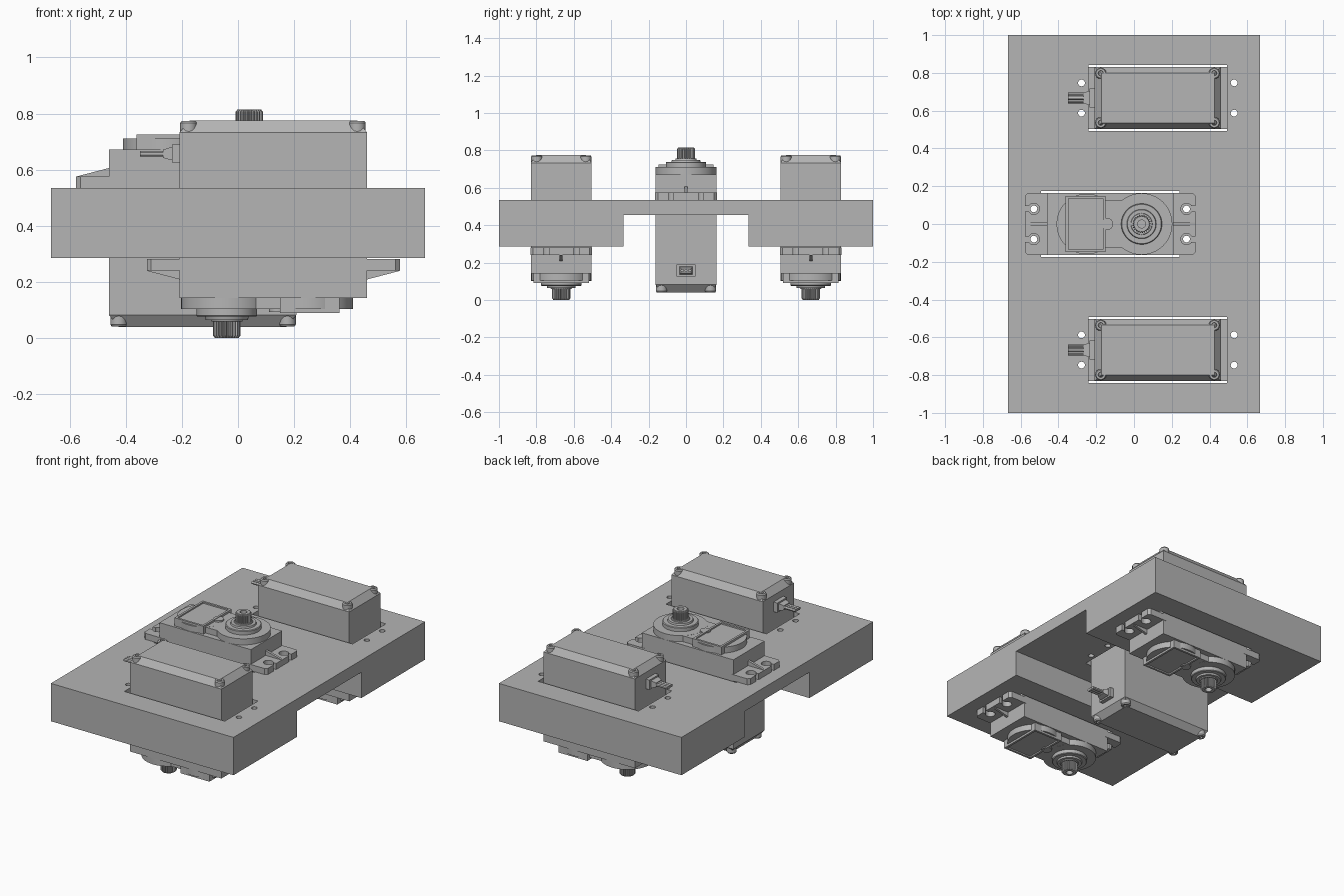
import bpy, bmesh
from math import sin, cos, pi, radians
from mathutils import Matrix, Vector

if "Cube" in bpy.data.objects:
    bpy.data.objects.remove(bpy.data.objects["Cube"], do_unlink=True)

grey = bpy.data.materials.new("plain grey")
grey.use_nodes = True
grey.diffuse_color = (0.46, 0.46, 0.46, 1)
grey.node_tree.nodes["Principled BSDF"].inputs["Base Color"].default_value = grey.diffuse_color


def rect(x0, x1, hy, z, cy=0):
    return [(x0, cy - hy, z), (x1, cy - hy, z), (x1, cy + hy, z), (x0, cy + hy, z)]


def circle(r, z, cx=0, cy=0, n=32):
    return [(cx + r * cos(2 * pi * i / n), cy + r * sin(2 * pi * i / n), z) for i in range(n)]


def loft(name, rings, matrix=Matrix(), smooth=False):
    """Skin a stack of equal-sized rings and close both ends."""
    bm = bmesh.new()
    rows = [[bm.verts.new(matrix @ Vector(p)) for p in ring] for ring in rings]
    n = len(rows[0])
    for a, b in zip(rows, rows[1:]):
        for i in range(n):
            bm.faces.new((a[i], a[(i + 1) % n], b[(i + 1) % n], b[i]))
    bm.faces.new(rows[0])
    bm.faces.new(rows[-1])
    bmesh.ops.recalc_face_normals(bm, faces=bm.faces)
    mesh = bpy.data.meshes.new(name)
    bm.to_mesh(mesh)
    bm.free()
    mesh.materials.append(grey)
    obj = bpy.data.objects.new(name, mesh)
    bpy.context.collection.objects.link(obj)
    if smooth:
        bpy.ops.object.select_all(action="DESELECT")
        obj.select_set(True)
        bpy.context.view_layer.objects.active = obj
        bpy.ops.object.shade_smooth_by_angle(angle=radians(30))
    return obj


def box(name, x0, x1, hy, z0, z1, m=Matrix(), cy=0):
    return loft(name, [rect(x0, x1, hy, z0, cy), rect(x0, x1, hy, z1, cy)], m)


def lathe(name, profile, cx, cy, m=Matrix(), n=32):
    return loft(name, [circle(r, z, cx, cy, n) for r, z in profile], m, True)


def flange_ring(edge, side, z):
    """Mounting ear outline with two open keyhole slots."""
    hole_u, hole_r, tip, half, corner = 0.07, 0.03, 0.117, 0.165, 0.015
    pts = [(-0.02, -half), (tip - corner, -half), (tip, -half + corner)]
    for v in (-0.08, 0.08):
        pts.append((tip, v - 0.014))
        for i in range(19):
            a = radians(-28 - i * 304 / 18)
            pts.append((hole_u + hole_r * cos(a), v + hole_r * sin(a)))
        pts.append((tip, v + 0.014))
    pts += [(tip, half - corner), (tip - corner, half), (-0.02, half)]
    return [(edge + side * u, v, z) for u, v in pts]


def gear_ring(r, depth, z, teeth=25):
    return [((r - depth * (i % 4 > 1)) * cos(pi * i / (2 * teeth)) + SHAFT,
             (r - depth * (i % 4 > 1)) * sin(pi * i / (2 * teeth)), z)
            for i in range(4 * teeth)]


LEFT, RIGHT, SHAFT, HALF = -0.46, 0.208, 0.04, 0.163
HEIGHT = 0.815


def servo(tag, m):
    def nm(part):
        return f"{tag}_{part}"

    # case and chamfered base cap
    box(nm("case"), LEFT, RIGHT, HALF, 0.082, 0.672, m)
    loft(nm("base_cap"), [rect(LEFT, RIGHT, HALF, 0.082),
                          rect(LEFT + 0.035, RIGHT - 0.035, HALF - 0.03, 0.04)], m)
    for i, x in enumerate((LEFT + 0.035, RIGHT - 0.032)):
        for j, y in enumerate((-0.131, 0.131)):
            lathe(nm(f"screw_{i}{j}"), [(0.03, 0.085), (0.03, 0.048), (0.025, 0.041),
                                        (0.014, 0.041), (0.012, 0.055)], x, y, m, 16)
    # mounting ears with a sloped rib
    for side, edge, word in ((-1, LEFT, "back"), (1, RIGHT, "front")):
        loft(nm(word + "_ear"), [flange_ring(edge, side, z) for z in (0.533, 0.575)], m)
        wedge = [(-0.01, 0.57), (0.115, 0.57), (0.115, 0.576), (0, 0.606), (-0.01, 0.606)]
        loft(nm(word + "_ear_rib"),
             [[(edge + side * u, y, z) for u, z in wedge] for y in (-0.008, 0.008)], m)
    # raised gearbox lid: two round pads and a web
    lathe(nm("shaft_pad"), [(0.163, 0.66), (0.163, 0.712)], SHAFT, 0, m, 48)
    lathe(nm("panel_pad"), [(0.16, 0.66), (0.16, 0.7115)], -0.25, 0, m, 48)
    box(nm("lid_web"), -0.25, SHAFT, 0.125, 0.66, 0.711, m)
    # framed, sunken panel
    x0, x1, hy, t = -0.362, -0.15, 0.148, 0.014
    loft(nm("panel"), [rect(x0, x1, hy, 0.66), rect(x0, x1, hy, 0.725),
                       rect(x0 + t, x1 - t, hy - t, 0.725),
                       rect(x0 + t, x1 - t, hy - t, 0.716)], m)
    lathe(nm("lid_pin"), [(0.032, 0.7), (0.032, 0.722)], -0.142, 0, m, 20)
    # bearing collar and splined output shaft
    lathe(nm("collar"), [(0.108, 0.7), (0.108, 0.735), (0.104, 0.739), (0.078, 0.739),
                         (0.075, 0.75), (0.057, 0.75), (0.055, 0.756)], SHAFT, 0, m, 48)
    loft(nm("spline_shaft"), [gear_ring(0.049, 0.007, 0.74), gear_ring(0.049, 0.007, 0.806),
                              gear_ring(0.042, 0.002, HEIGHT), gear_ring(0.021, 0, HEIGHT),
                              gear_ring(0.021, 0, 0.765)], m)
    # cable strain relief and three wires
    box(nm("cable_block"), RIGHT - 0.01, RIGHT + 0.027, 0.05, 0.126, 0.19, m)
    taper = [(RIGHT + 0.02, 0.036, 0.022), (RIGHT + 0.035, 0.036, 0.022),
             (RIGHT + 0.06, 0.028, 0.014)]
    loft(nm("cable_boot"), [[(x, -w, 0.158 - h), (x, w, 0.158 - h), (x, w, 0.158 + h),
                             (x, -w, 0.158 + h)] for x, w, h in taper], m)
    for k in (-1, 0, 1):
        ends = [[(x, k * 0.019 + py, 0.158 + pz) for py, pz, _ in circle(0.0095, 0, n=12)]
                for x in (RIGHT + 0.05, RIGHT + 0.142)]
        loft(nm(f"wire_{k + 2}"), ends, m, True)


# mounting block: thick ends joined by a thin bridge
outline = [(-1, 0.285), (-0.335, 0.285), (-0.335, 0.455), (0.335, 0.455),
           (0.335, 0.285), (1, 0.285), (1, 0.535), (-1, 0.535)]
block = loft("mounting_block", [[(x, y, z) for y, z in outline] for x in (-0.667, 0.667)])

# pockets and screw holes through the block, then the three servos
flip = Matrix.Translation((0, 0, HEIGHT)) @ Matrix.Rotation(pi, 4, "Y")
cutters = []
for tag, cy, turn in (("front_servo", -0.667, flip), ("middle_servo", 0, Matrix()),
                      ("rear_servo", 0.667, flip)):
    place = Matrix.Translation((0, cy, 0)) @ turn
    cutters.append(box(tag + "_pocket_cutter", -0.492, 0.242, 0.174, 0.1, 0.7, place))
    for x in (LEFT - 0.07, RIGHT + 0.07):
        for y in (-0.08, 0.08):
            cutters.append(lathe(tag + "_hole_cutter", [(0.018, 0.1), (0.018, 0.7)],
                                 x, y, place, 20))
    servo(tag, place)

for cutter in cutters:
    cutter.hide_render = True
    mod = block.modifiers.new("cut", "BOOLEAN")
    mod.operation, mod.solver, mod.object = "DIFFERENCE", "EXACT", cutter
bpy.context.view_layer.update()
cut = bpy.data.meshes.new_from_object(block.evaluated_get(bpy.context.evaluated_depsgraph_get()))
block.modifiers.clear()
block.data = cut
for cutter in cutters:
    bpy.data.objects.remove(cutter, do_unlink=True)
